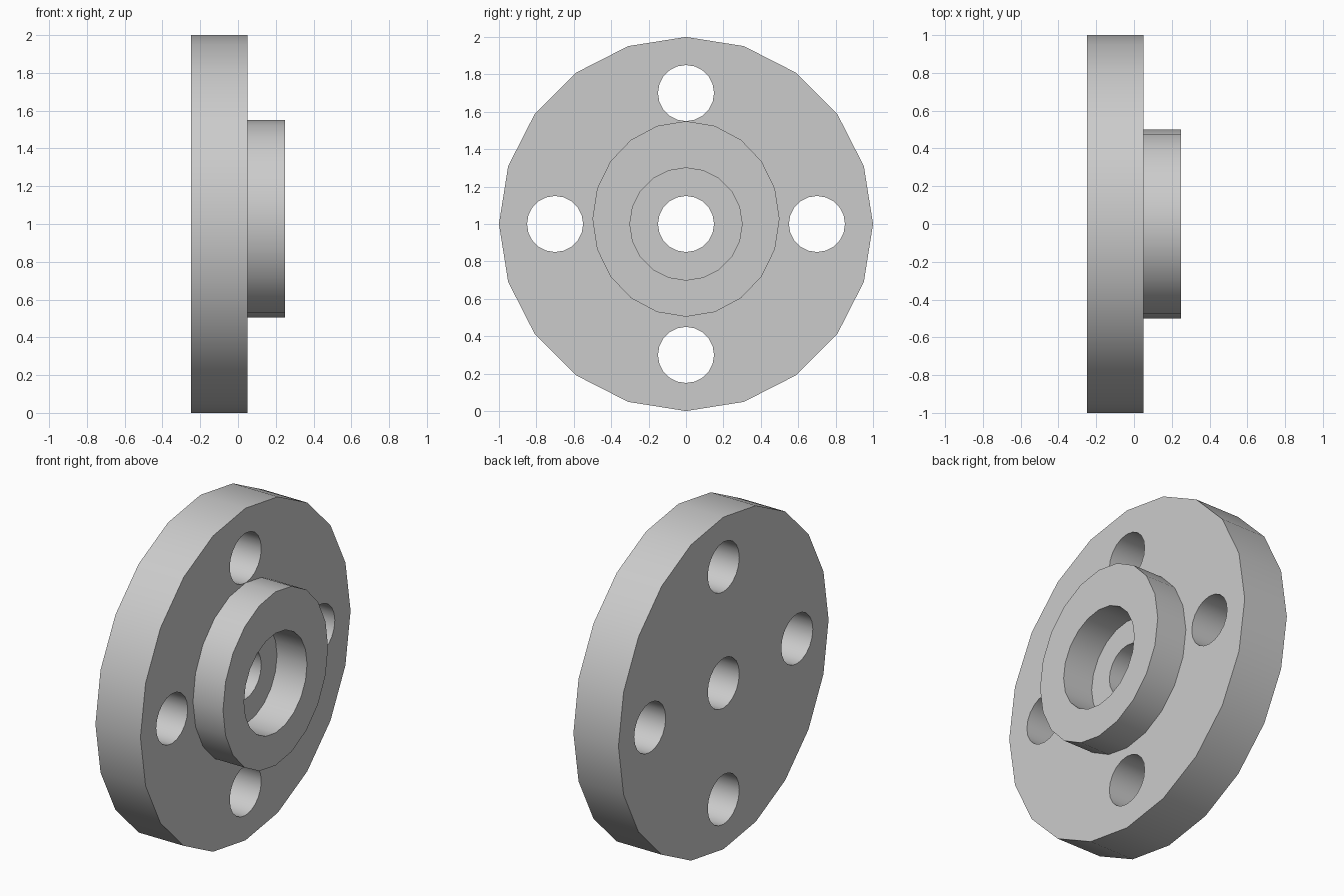
import bpy
import bmesh
from math import sin, cos, tau
from mathutils import Vector

cube = bpy.data.objects.get("Cube")
if cube:
    bpy.data.objects.remove(cube, do_unlink=True)

SIDES = 20

grey = bpy.data.materials.new("plain grey")
grey.use_nodes = True
colour = (0.6, 0.6, 0.6, 1)
grey.diffuse_color = colour
grey.node_tree.nodes["Principled BSDF"].inputs["Base Color"].default_value = colour


def ring(bm, x, y, z, ry, rz):
    """Closed loop of edges facing along x."""
    verts = [bm.verts.new((x, y + ry * sin(tau * i / SIDES), z + rz * cos(tau * i / SIDES)))
             for i in range(SIDES)]
    return [bm.edges.new((verts[i - 1], verts[i])) for i in range(SIDES)]


def pierced_disc(name, x0, x1, outline, holes):
    """Disc between x0 and x1 with round through holes (y, z, radius)."""
    bm = bmesh.new()
    edges = ring(bm, x0, *outline)
    for y, z, r in holes:
        edges += ring(bm, x0, y, z, r, r)
    bmesh.ops.triangle_fill(bm, use_beauty=True, edges=edges, normal=Vector((1, 0, 0)))
    cap = bmesh.ops.extrude_face_region(bm, geom=bm.faces[:], use_keep_orig=True)
    moved = [v for v in cap["geom"] if isinstance(v, bmesh.types.BMVert)]
    bmesh.ops.translate(bm, vec=(x1 - x0, 0, 0), verts=moved)
    bmesh.ops.recalc_face_normals(bm, faces=bm.faces[:])
    mesh = bpy.data.meshes.new(name)
    bm.to_mesh(mesh)
    bm.free()
    mesh.materials.append(grey)
    obj = bpy.data.objects.new(name, mesh)
    bpy.context.collection.objects.link(obj)
    bpy.ops.object.select_all(action="DESELECT")
    obj.select_set(True)
    bpy.context.view_layer.objects.active = obj
    bpy.ops.object.shade_smooth_by_angle()


# Flange plate with a centre bore and four bolt holes
bolt_holes = [(0.7 * sin(tau * i / 4), 1 + 0.7 * cos(tau * i / 4), 0.15) for i in range(4)]
pierced_disc("flange_plate", -0.25, 0.05, (0, 1, 1, 1), [(0, 1, 0.15)] + bolt_holes)

# Raised hub collar, slightly oval, around the wide recess
pierced_disc("hub_collar", 0.045, 0.25, (0, 1.027, 0.5, 0.523), [(0, 1, 0.3)])
